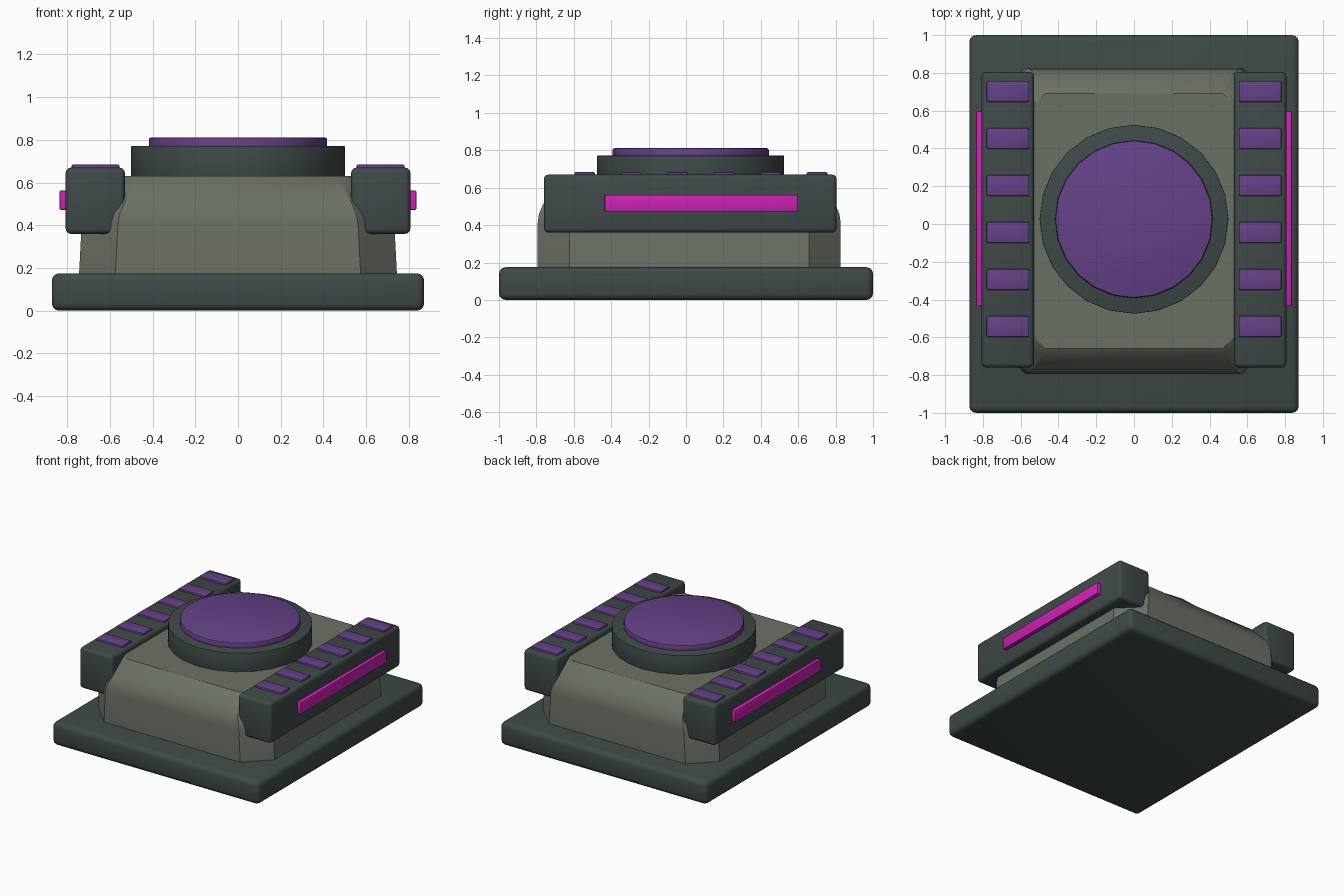
import bpy, bmesh, math

cube = bpy.data.objects.get("Cube")
if cube:
    bpy.data.objects.remove(cube, do_unlink=True)


def material(name, rgb):
    m = bpy.data.materials.new(name)
    m.use_nodes = True
    m.diffuse_color = (*rgb, 1)
    m.node_tree.nodes["Principled BSDF"].inputs["Base Color"].default_value = (*rgb, 1)
    return m


DARK = material("dark slate", (0.050, 0.067, 0.066))
STONE = material("olive grey", (0.148, 0.165, 0.132))
PURPLE = material("purple", (0.130, 0.054, 0.245))
MAGENTA = material("magenta", (0.62, 0.015, 0.46))


def finish(bm, name, mat, bevel=0, segments=3):
    """Turn a bmesh into a bevelled, smooth shaded object."""
    bmesh.ops.recalc_face_normals(bm, faces=bm.faces)
    if bevel:
        edges = [e for e in bm.edges if e.calc_face_angle(0) > math.radians(50)]
        bmesh.ops.bevel(bm, geom=edges, offset=bevel, segments=segments,
                        profile=0.5, affect='EDGES')
    mesh = bpy.data.meshes.new(name)
    bm.to_mesh(mesh)
    bm.free()
    mesh.materials.append(mat)
    obj = bpy.data.objects.new(name, mesh)
    bpy.context.collection.objects.link(obj)
    bpy.ops.object.select_all(action='DESELECT')
    bpy.context.view_layer.objects.active = obj
    obj.select_set(True)
    bpy.ops.object.shade_smooth_by_angle(angle=math.radians(32))
    return obj


def box(name, mat, x, y, z, bevel, segments=3):
    """Box from (min, max) ranges."""
    bm = bmesh.new()
    bmesh.ops.create_cube(bm, size=1)
    for v in bm.verts:
        v.co = [r[0] if c < 0 else r[1] for c, r in zip(v.co, (x, y, z))]
    return finish(bm, name, mat, bevel, segments)


def disc(name, mat, radius, z, bevel):
    bm = bmesh.new()
    bmesh.ops.create_cone(bm, cap_ends=True, segments=24, radius1=radius,
                          radius2=radius, depth=z[1] - z[0])
    bmesh.ops.translate(bm, verts=bm.verts, vec=(0, 0.025, (z[0] + z[1]) / 2))
    return finish(bm, name, mat, bevel, 2)


def body():
    """Chamfered block whose shoulders lean in towards a flat top."""
    # half width, half depth, corner cut, height
    rings = [(0.745, 0.81, 0.17, 0.16), (0.732, 0.81, 0.17, 0.41),
             (0.722, 0.803, 0.17, 0.46), (0.69, 0.782, 0.16, 0.51),
             (0.59, 0.70, 0.11, 0.61), (0.56, 0.675, 0.09, 0.63)]
    bm = bmesh.new()
    loops = []
    for hx, hy, c, z in rings:
        quarter = [(hx, hy - c), (hx - c, hy)]
        pts = quarter + [(-x, y) for x, y in quarter[::-1]]
        pts += [(-x, -y) for x, y in pts]
        loops.append([bm.verts.new((x, y + 0.017, z)) for x, y in pts])
    for low, high in zip(loops, loops[1:]):
        for i in range(8):
            j = (i + 1) % 8
            bm.faces.new((low[i], low[j], high[j], high[i]))
    bm.faces.new(loops[0])
    bm.faces.new(loops[-1])
    return finish(bm, "body", STONE)


# Base, body and round cap
box("base", DARK, (-0.872, 0.872), (-1, 1), (0, 0.175), 0.035)
body()
disc("cap_ring", DARK, 0.50, (0.60, 0.772), 0.004)
disc("cap_lens", PURPLE, 0.418, (0.75, 0.812), 0.012)

# Side rails with their light bars and row of pads
for side, s in (("left", 1), ("right", -1)):
    def span(a, b):
        return sorted((s * a, s * b))

    box(side + "_rail", DARK, span(0.53, 0.807), (-0.76, 0.805), (0.36, 0.67), 0.024)
    box(side + "_light_bar", MAGENTA, span(0.79, 0.836), (-0.435, 0.597), (0.472, 0.562), 0.006, 2)
    for i in range(6):
        y = -0.542 + i * 0.2485
        box(f"{side}_pad_{i + 1}", PURPLE, span(0.555, 0.78), (y - 0.055, y + 0.055),
            (0.65, 0.684), 0.007, 2)
